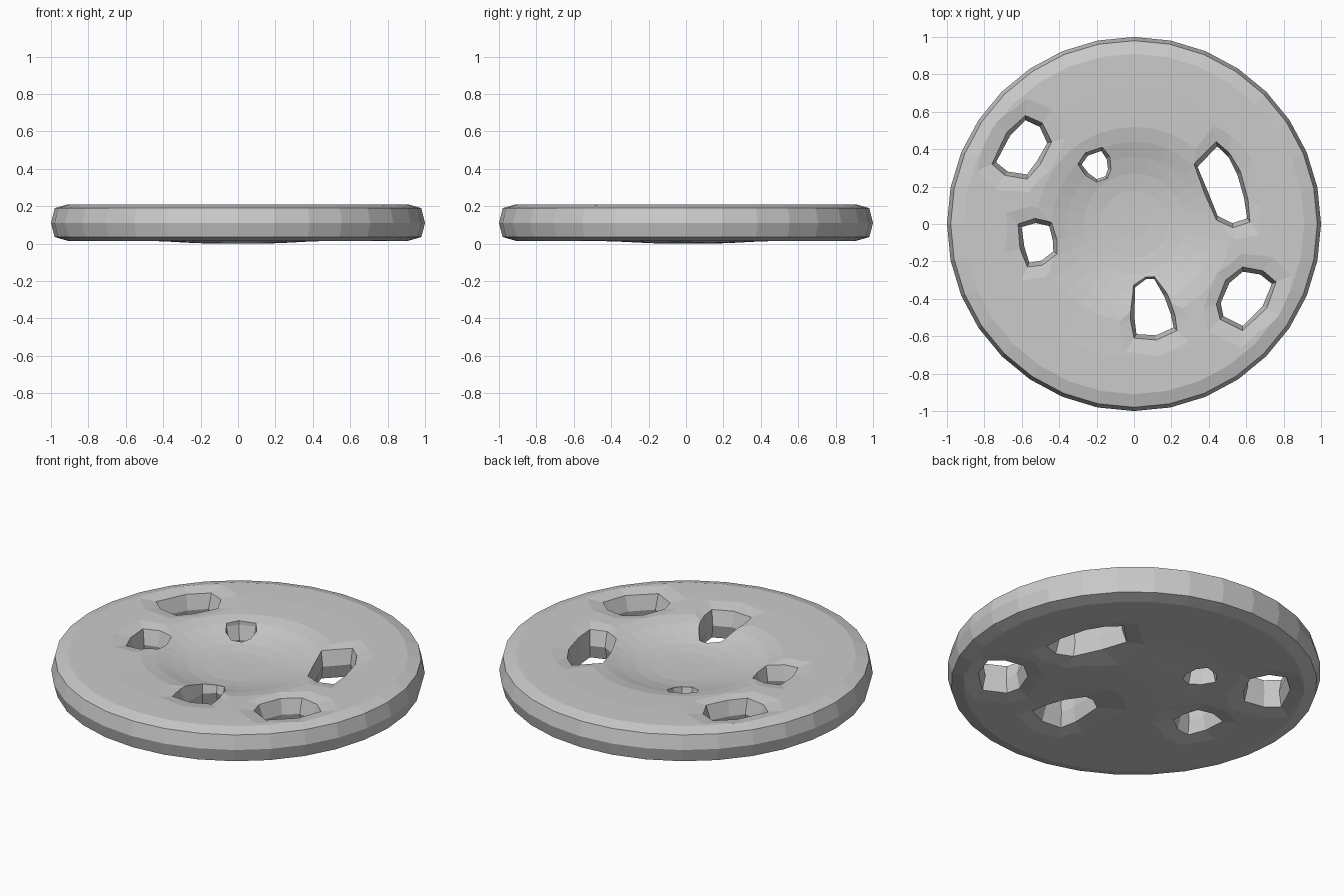
import bpy, bmesh, math
from mathutils import Vector

if "Cube" in bpy.data.objects:
    bpy.data.objects.remove(bpy.data.objects["Cube"])

SIDES = 32


def make_object(name, bm):
    bmesh.ops.recalc_face_normals(bm, faces=bm.faces)
    mesh = bpy.data.meshes.new(name)
    bm.to_mesh(mesh)
    bm.free()
    obj = bpy.data.objects.new(name, mesh)
    bpy.context.collection.objects.link(obj)
    return obj


def loft(name, rings):
    """Skin a stack of equal-length closed rings and cap both ends."""
    bm = bmesh.new()
    loops = [[bm.verts.new(p) for p in ring] for ring in rings]
    n = len(rings[0])
    for a, b in zip(loops, loops[1:]):
        for i in range(n):
            j = (i + 1) % n
            bm.faces.new((a[i], a[j], b[j], b[i]))
    bm.faces.new(loops[0])
    bm.faces.new(loops[-1])
    return make_object(name, bm)


# Disc: radius, height from underside centre round to dish centre
profile = [(0.12, 0.0), (0.23, 0.003), (0.36, 0.01), (0.50, 0.015),
           (0.91, 0.015), (0.98, 0.035), (1.0, 0.11), (0.98, 0.19),
           (0.91, 0.21), (0.72, 0.21), (0.52, 0.205), (0.44, 0.19),
           (0.36, 0.167), (0.27, 0.147), (0.18, 0.136), (0.08, 0.132)]
disc = loft("dished_disc", [
    [(r * math.cos(2 * math.pi * i / SIDES),
      r * math.sin(2 * math.pi * i / SIDES), z) for i in range(SIDES)]
    for r, z in profile])

# Outlines of the irregular holes
holes = {
    "upper_left": [(-.58, .58), (-.49, .54), (-.44, .44), (-.5, .32),
                   (-.57, .24), (-.69, .26), (-.76, .32), (-.68, .49)],
    "small_inner": [(-.17, .41), (-.13, .36), (-.12, .29), (-.14, .24),
                    (-.2, .22), (-.26, .26), (-.3, .32), (-.26, .38)],
    "long_right": [(.44, .44), (.51, .38), (.57, .28), (.61, .13), (.62, .01),
                   (.53, -.02), (.44, .02), (.37, .17), (.32, .32)],
    "left": [(-.53, .03), (-.44, .01), (-.41, -.08), (-.41, -.16),
             (-.49, -.22), (-.57, -.23), (-.61, -.13), (-.62, 0)],
    "lower": [(.06, -.27), (.11, -.27), (.18, -.37), (.22, -.49), (.23, -.57),
              (.12, -.62), (0, -.61), (-.02, -.51), (-.01, -.32)],
    "lower_right": [(.58, -.23), (.69, -.25), (.76, -.31), (.71, -.45),
                    (.58, -.57), (.46, -.51), (.44, -.43), (.49, -.3)],
}

# Waisted cutters with shallow flares: height, outward offset
flared = [(-0.01, 0.24), (0.03, 0.0), (0.11, -0.025), (0.195, 0.0), (0.235, 0.24)]
plain = [(-0.1, 0.0), (0.02, 0.0), (0.09, -0.02), (0.17, 0.0), (0.4, 0.0)]

for name, outline in holes.items():
    pts = [Vector(p) for p in outline]
    mid = sum(pts, Vector((0, 0))) / len(pts)

    def ring(z, off):
        out = []
        for p in pts:
            d = p - mid
            q = p + d.normalized() * off
            out.append((q.x, q.y, z))
        return out

    cutter = loft(name + "_hole_cutter",
                  [ring(z, o) for z, o in (plain if name == "small_inner" else flared)])
    cutter.hide_render = True
    cutter.hide_set(True)
    mod = disc.modifiers.new(name + "_hole", 'BOOLEAN')
    mod.operation = 'DIFFERENCE'
    mod.solver = 'EXACT'
    mod.object = cutter
